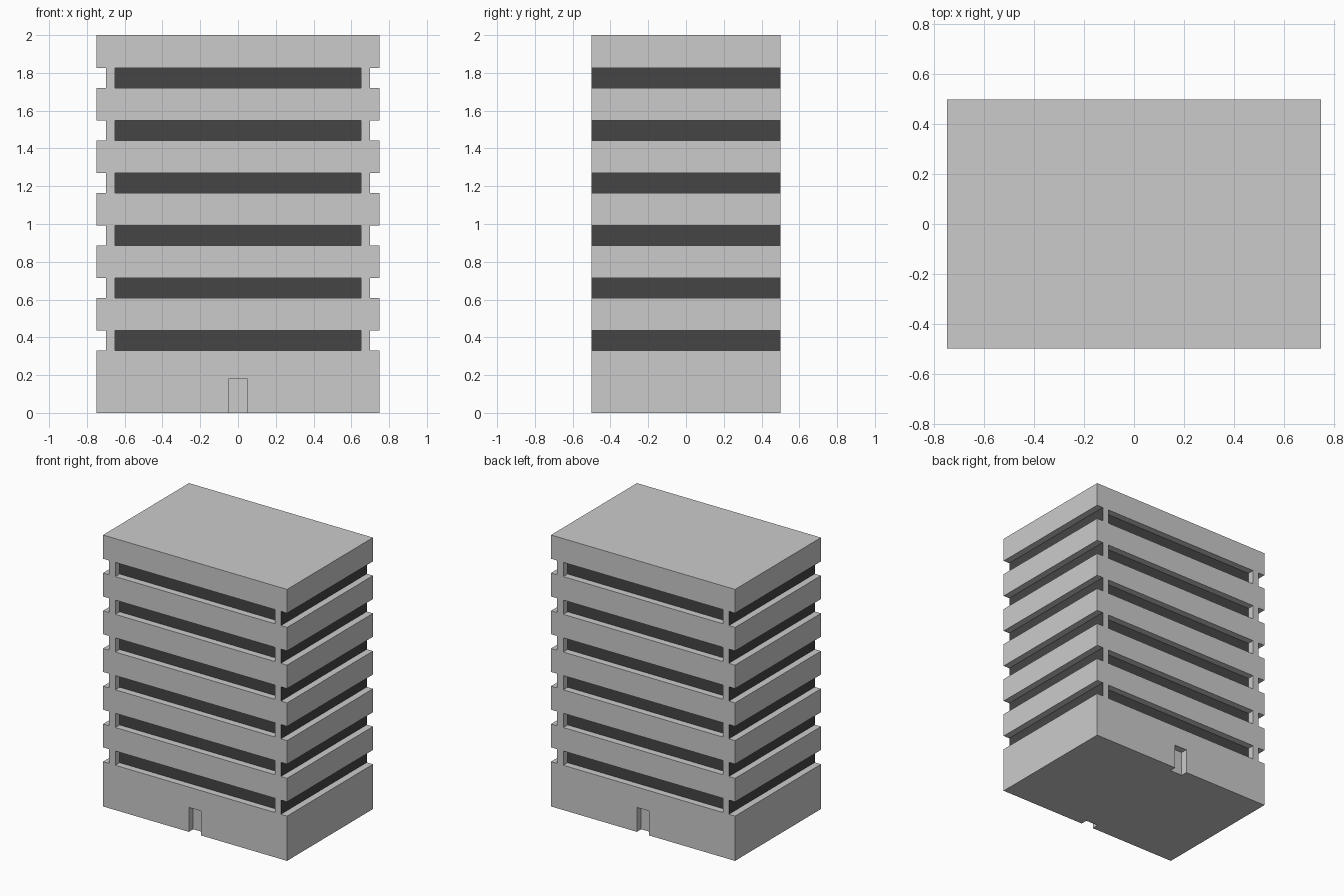
import bpy
import bmesh
from mathutils import Matrix, Vector

if "Cube" in bpy.data.objects:
    bpy.data.objects.remove(bpy.data.objects["Cube"])

W, D, H = 0.75, 0.50, 2.0          # half width, half depth, height
RECESS = 0.05
FLOORS, FIRST, PITCH, WINDOW = 6, 0.33, 0.278, 0.105


def add_box(bm, lo, hi):
    lo, hi = Vector(lo), Vector(hi)
    m = Matrix.Translation((lo + hi) / 2) @ Matrix.Diagonal((*(hi - lo), 1))
    bmesh.ops.create_cube(bm, size=1, matrix=m)


def make_object(name, bm):
    mesh = bpy.data.meshes.new(name)
    bm.to_mesh(mesh)
    bm.free()
    ob = bpy.data.objects.new(name, mesh)
    bpy.context.collection.objects.link(ob)
    return ob


# Solid office block
bm = bmesh.new()
add_box(bm, (-W, -D, 0), (W, D, H))
block = make_object("office_block", bm)

# Cutters: window bands on all four sides, doorways front and back
bm = bmesh.new()
for s in (-1, 1):
    y0, y1 = sorted((s * (D - RECESS), s * (D + 0.1)))
    x0, x1 = sorted((s * (W - RECESS), s * (W + 0.1)))
    for i in range(FLOORS):
        z = FIRST + i * PITCH
        add_box(bm, (-0.65, y0, z), (0.65, y1, z + WINDOW))
        add_box(bm, (x0, -D - 0.1, z), (x1, D + 0.1, z + WINDOW))
    add_box(bm, (-0.05, y0, -0.1), (0.05, y1, 0.18))
cutter = make_object("recess_cutter", bm)
cutter.hide_render = True

mod = block.modifiers.new("recesses", 'BOOLEAN')
mod.operation = 'DIFFERENCE'
mod.solver = 'EXACT'
mod.object = cutter
bpy.context.view_layer.objects.active = block
bpy.ops.object.modifier_apply(modifier=mod.name)
bpy.data.objects.remove(cutter, do_unlink=True)

# Dark glass on the recessed window faces
concrete = bpy.data.materials.new("concrete")
glass = bpy.data.materials.new("dark_glass")
glass.diffuse_color = (0.06, 0.06, 0.06, 1)
glass.use_nodes = True
glass.node_tree.nodes["Principled BSDF"].inputs["Base Color"].default_value = glass.diffuse_color
block.data.materials.clear()
block.data.materials.append(concrete)
block.data.materials.append(glass)
for f in block.data.polygons:
    c, n = f.center, f.normal
    side = abs(n.x) > 0.9 and abs(abs(c.x) - (W - RECESS)) < 0.01
    face = abs(n.y) > 0.9 and abs(abs(c.y) - (D - RECESS)) < 0.01
    f.material_index = 1 if c.z > 0.3 and (side or face) else 0
    f.use_smooth = False
